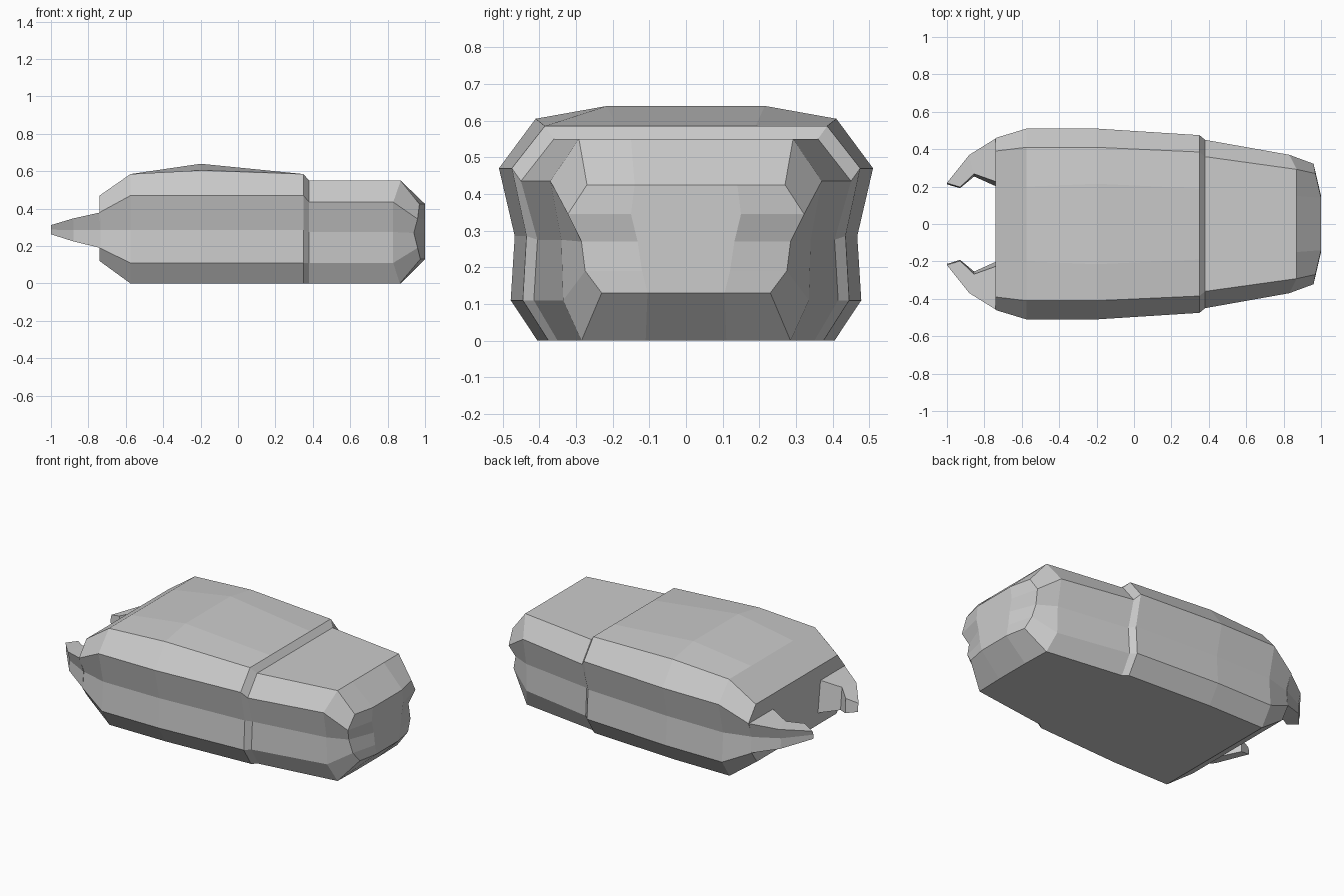
import bpy, bmesh

if "Cube" in bpy.data.objects:
    bpy.data.objects.remove(bpy.data.objects["Cube"])


def loft(name, rings):
    """Skin a list of equal-length closed rings and cap both ends."""
    bm = bmesh.new()
    vs = [[bm.verts.new(p) for p in r] for r in rings]
    n = len(vs[0])
    for a, b in zip(vs, vs[1:]):
        for i in range(n):
            j = (i + 1) % n
            bm.faces.new((a[i], a[j], b[j], b[i]))
    bm.faces.new(vs[0])
    bm.faces.new(vs[-1])
    bmesh.ops.remove_doubles(bm, verts=bm.verts, dist=1e-4)
    bmesh.ops.recalc_face_normals(bm, faces=bm.faces)
    me = bpy.data.meshes.new(name)
    bm.to_mesh(me)
    bm.free()
    ob = bpy.data.objects.new(name, me)
    bpy.context.collection.objects.link(ob)
    return ob


def ring(xs, ys, zs):
    """Half section (bottom centre to top centre) mirrored across y = 0."""
    if not isinstance(xs, tuple):
        xs = (xs,) * len(ys)
    half = list(zip(xs, ys, zs))
    return half + [(x, -y, z) for x, y, z in reversed(half)]


# Hull: rows are keel, bottom edge, lower side, waist, upper side, shoulder, roof
tall = (0, 0, .11, .285, .47, .585, .585)
roof = (0, 0, .11, .285, .47, .605, .64)
low = (0, 0, .11, .275, .435, .55, .55)
nose_z = (.13, .13, .19, .27, .345, .425, .425)
hull = loft("hull", [
    ring(-.74, (.18, .38, .43, .42, .46, .39, .19),
         (.12, .12, .19, .285, .38, .47, .47)),
    ring(-.575, (.2, .405, .478, .467, .51, .41, .2), tall),
    ring(-.2, (.21, .405, .478, .467, .51, .41, .215), roof),
    ring(.35, (.18, .375, .445, .435, .475, .385, .19), tall),
    ring(.38, (.16, .35, .415, .405, .45, .36, .18), low),
    # front shoulders and the stepped-in nose
    ring((.87, .865, .83, .83, .83, .87, .87),
         (.11, .285, .335, .34, .37, .292, .15), low),
    ring((1, .975, .96, .94, .96, .97, 1),
         (.105, .23, .275, .285, .322, .27, .14), nose_z),
    ring(1.0, (.105, .105, .12, .132, .15, .14, .14), nose_z),
])


def claw_section(outer, inner, z_out, z_in, dent):
    """Five-sided claw slice with a slightly dented outer wall."""
    (ox, oy), (ix, iy) = outer, inner
    lo, hi = z_out
    return [(ox, oy, hi), (ox, oy - dent, (lo + hi) / 2), (ox, oy - dent * .8, lo),
            (ix, iy - dent * .7, z_in[0]), (ix, iy, z_in[1])]


# Rear claws, mirrored left to right
claw = loft("rear_claw", [
    claw_section((-.735, .46), (-.735, .225), (.19, .38), (.19, .38), .035),
    claw_section((-.88, .37), (-.855, .268), (.225, .348), (.22, .352), .02),
    claw_section((-1.0, .22), (-.93, .197), (.263, .312), (.245, .332), .008),
])
mirror = claw.modifiers.new("mirror", 'MIRROR')
mirror.use_axis = (False, True, False)
mirror.mirror_object = hull
